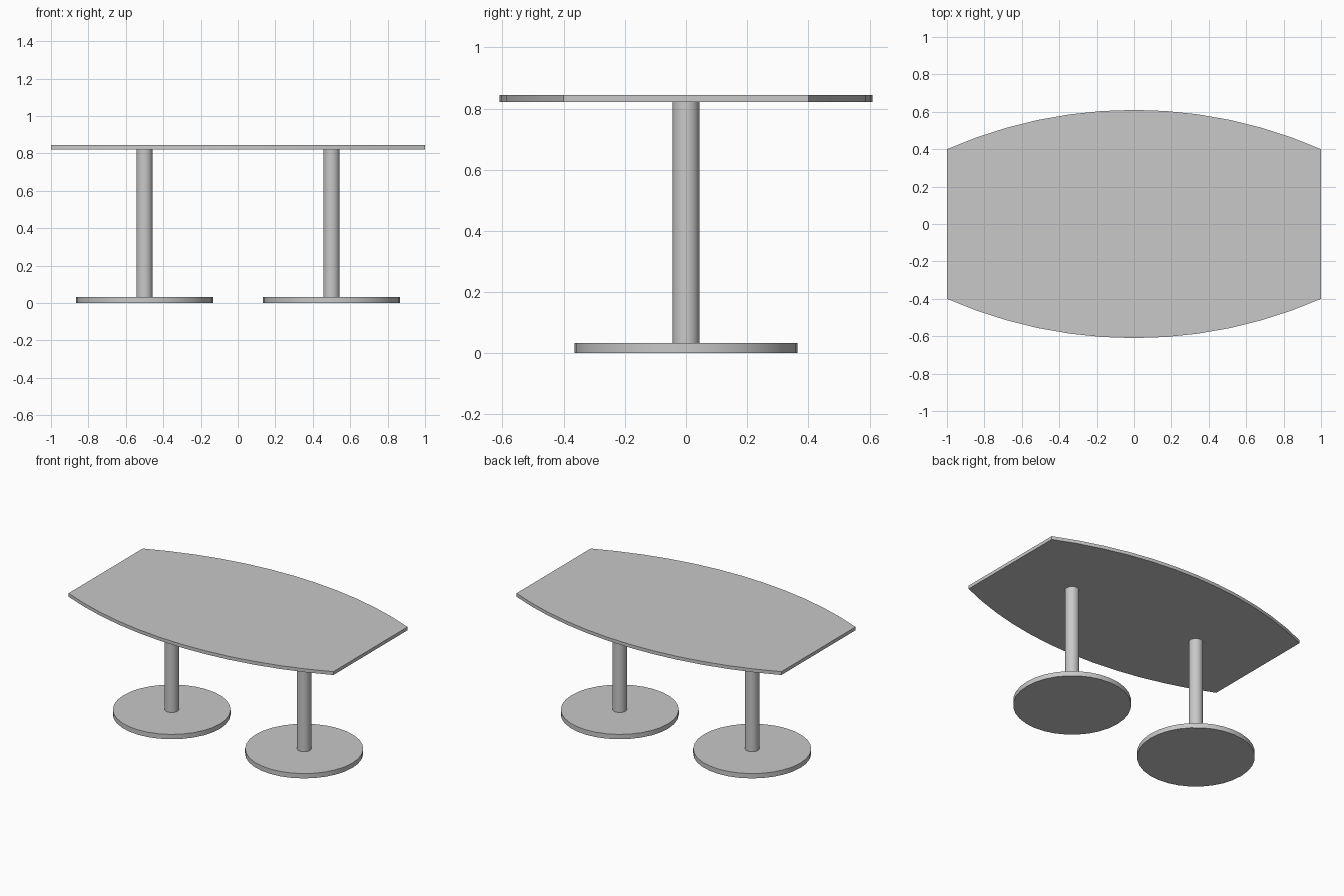
import bpy
import bmesh
import math

cube = bpy.data.objects.get("Cube")
if cube:
    bpy.data.objects.remove(cube, do_unlink=True)

# Single grey finish
grey = bpy.data.materials.new("grey_finish")
grey.use_nodes = True
colour = (0.58, 0.58, 0.58, 1.0)
grey.diffuse_color = colour
grey.node_tree.nodes["Principled BSDF"].inputs["Base Color"].default_value = colour

BASE_TOP, TOP_BOTTOM, TOP_TOP = 0.033, 0.822, 0.845


def finish(obj):
    obj.data.materials.append(grey)
    bpy.ops.object.select_all(action="DESELECT")
    obj.select_set(True)
    bpy.context.view_layer.objects.active = obj
    bpy.ops.object.shade_smooth_by_angle(angle=math.radians(30))


def cylinder(name, x, radius, z0, z1):
    bpy.ops.mesh.primitive_cylinder_add(
        vertices=32, radius=radius, depth=z1 - z0, location=(x, 0, (z0 + z1) / 2))
    obj = bpy.context.object
    obj.name = name
    finish(obj)


def table_top(half_length, end_y, middle_y, segments):
    # Two shallow arcs joined by straight ends, extruded upward
    rise = middle_y - end_y
    radius = (half_length ** 2 + rise ** 2) / (2 * rise)
    half_angle = math.asin(half_length / radius)
    back = []
    for i in range(segments + 1):
        a = half_angle * (1 - 2 * i / segments)
        back.append((radius * math.sin(a), middle_y - radius * (1 - math.cos(a))))
    outline = back + [(-x, -y) for x, y in back]

    bm = bmesh.new()
    face = bm.faces.new([bm.verts.new((x, y, TOP_BOTTOM)) for x, y in outline])
    result = bmesh.ops.extrude_face_region(bm, geom=[face], use_keep_orig=True)
    raised = [v for v in result["geom"] if isinstance(v, bmesh.types.BMVert)]
    bmesh.ops.translate(bm, verts=raised, vec=(0, 0, TOP_TOP - TOP_BOTTOM))
    bmesh.ops.recalc_face_normals(bm, faces=bm.faces)
    mesh = bpy.data.meshes.new("table_top")
    bm.to_mesh(mesh)
    bm.free()
    obj = bpy.data.objects.new("table_top", mesh)
    bpy.context.collection.objects.link(obj)
    finish(obj)


table_top(1.0, 0.40, 0.61, 12)

# Two pedestals, each a round foot and a column
for side, x in (("left", 0.5), ("right", -0.5)):
    cylinder(side + "_foot", x, 0.365, 0, BASE_TOP)
    cylinder(side + "_column", x, 0.044, BASE_TOP, TOP_BOTTOM)
